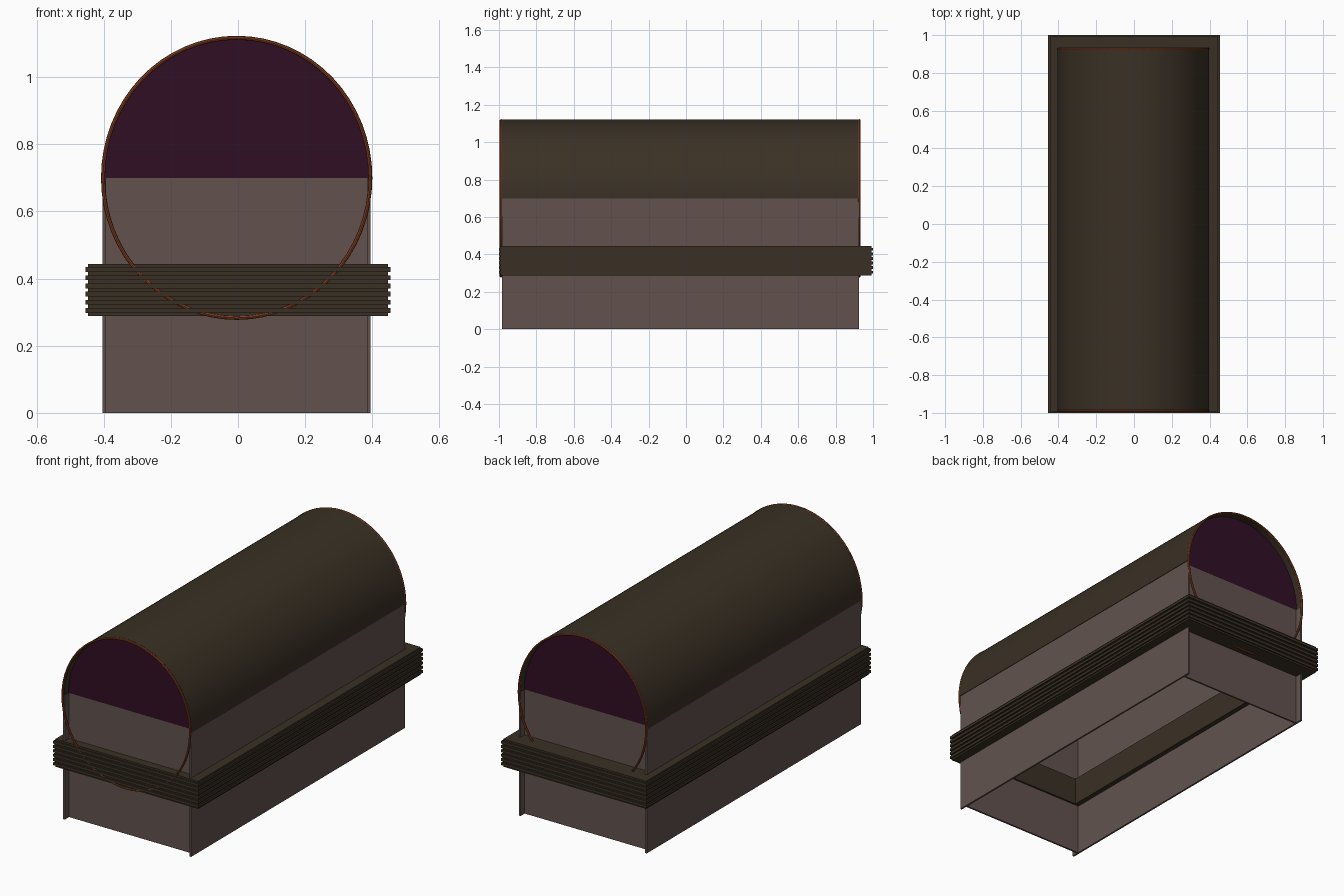
import bpy, bmesh, math
from mathutils import Matrix

if "Cube" in bpy.data.objects:
    bpy.data.objects.remove(bpy.data.objects["Cube"])


def material(name, rgb):
    m = bpy.data.materials.new(name)
    m.diffuse_color = (*rgb, 1)
    m.use_nodes = True
    m.node_tree.nodes["Principled BSDF"].inputs["Base Color"].default_value = m.diffuse_color
    return m


WALL = material("dusty taupe", (0.122, 0.086, 0.076))
BROWN = material("dark brown", (0.042, 0.030, 0.018))
PURPLE = material("deep plum", (0.030, 0.0045, 0.018))
ORANGE = material("rust orange", (0.230, 0.050, 0.016))

CX, CZ = -0.004, 0.70          # centre of the round roof
RX, RZ = 0.402, 0.421          # roof radii
Y0, Y1 = -0.983, 0.925         # ends of the body
SEG = 64


def finish(name, bm, mat, smooth=False):
    bmesh.ops.recalc_face_normals(bm, faces=bm.faces)
    me = bpy.data.meshes.new(name)
    bm.to_mesh(me)
    bm.free()
    ob = bpy.data.objects.new(name, me)
    bpy.context.collection.objects.link(ob)
    me.materials.append(mat)
    if smooth:
        bpy.ops.object.select_all(action='DESELECT')
        ob.select_set(True)
        bpy.context.view_layer.objects.active = ob
        bpy.ops.object.shade_smooth_by_angle(angle=math.radians(35))
    return ob


def add_box(bm, x0, x1, y0, y1, z0, z1):
    mat = Matrix.Translation(((x0 + x1) / 2, (y0 + y1) / 2, (z0 + z1) / 2)) \
        @ Matrix.Diagonal((x1 - x0, y1 - y0, z1 - z0, 1))
    bmesh.ops.create_cube(bm, size=1, matrix=mat)


def box(name, mat, *dims):
    bm = bmesh.new()
    add_box(bm, *dims)
    return finish(name, bm, mat)


def arc(rx, rz, y, a0, a1, n):
    return [(CX + rx * math.cos(a0 + (a1 - a0) * i / n), y,
             CZ + rz * math.sin(a0 + (a1 - a0) * i / n)) for i in range(n + 1)]


# Side walls run past the slightly recessed end walls
for side, x in (("left", -0.403), ("right", 0.385)):
    box(side + "_wall", WALL, x, x + 0.01, Y0, Y1, 0, 0.70)
for end, y in (("front", -0.945), ("back", 0.878)):
    box(end + "_wall", WALL, -0.395, 0.387, y, y + 0.01, 0, 0.70)

    # Half-round gable panel above each end wall
    bm = bmesh.new()
    pts = arc(RX - 0.008, RZ - 0.008, y, 0, math.pi, SEG)
    f = bm.faces.new([bm.verts.new(p) for p in pts])
    r = bmesh.ops.extrude_face_region(bm, geom=[f])
    vs = [v for v in r["geom"] if isinstance(v, bmesh.types.BMVert)]
    bmesh.ops.translate(bm, verts=vs, vec=(0, 0.01, 0))
    finish(end + "_gable", bm, PURPLE)

# Barrel roof shell
bm = bmesh.new()
loops = [[bm.verts.new(p) for p in arc(RX - t, RZ - t, y, 0, math.pi, SEG)]
         for t, y in ((0, Y0), (0, Y1), (0.01, Y1), (0.01, Y0))]
for k in range(4):
    a, b = loops[k], loops[(k + 1) % 4]
    for i in range(SEG):
        bm.faces.new((a[i], a[i + 1], b[i + 1], b[i]))
for i in (0, SEG):
    bm.faces.new([l[i] for l in loops])
finish("barrel_roof", bm, BROWN, True)

# Thin full hoops around both ends
for end, y in (("front", -0.989), ("back", 0.927)):
    bm = bmesh.new()
    rings = []
    for i in range(SEG):
        a = 2 * math.pi * i / SEG
        ring = []
        for j in range(8):
            b = 2 * math.pi * j / 8
            d = 0.006 * math.cos(b) - 0.004
            ring.append(bm.verts.new((CX + (RX + d) * math.cos(a),
                                      y + 0.007 * math.sin(b),
                                      CZ + (RZ + d) * math.sin(a))))
        rings.append(ring)
    for i in range(SEG):
        a, b = rings[i], rings[(i + 1) % SEG]
        for j in range(8):
            bm.faces.new((a[j], a[(j + 1) % 8], b[(j + 1) % 8], b[j]))
    finish(end + "_hoop", bm, ORANGE, True)

# Grooved band: one frame profile with stepped outer side, swept round four corners
Z0, Z1, N = 0.288, 0.444, 6
pitch = (Z1 - Z0) / (N + 0.4)
profile = [(1, 0, Z0), (0, 0.008, Z0)]      # (inner flag, inset, height)
for i in range(N):
    z = Z0 + pitch * (i + 0.4)
    for inset, h in ((0.008, z), (0, z), (0, z + pitch * 0.6), (0.008, z + pitch * 0.6)):
        profile.append((0, inset, h))
profile += [(0, 0.008, Z1), (1, 0, Z1)]
bm = bmesh.new()
corners = []
for sx, sy in ((-1, -1), (1, -1), (1, 1), (-1, 1)):
    col = []
    for inner, inset, z in profile:
        if inner:
            p = (sx * 0.365, -0.925 if sy < 0 else 0.86, z)
        else:
            p = (sx * (0.454 - inset), sy * (1.0 - inset), z)
        col.append(bm.verts.new(p))
    corners.append(col)
n = len(profile)
for k in range(4):
    a, b = corners[k], corners[(k + 1) % 4]
    for j in range(n):
        bm.faces.new((a[j], b[j], b[(j + 1) % n], a[(j + 1) % n]))
finish("grooved_band", bm, BROWN)
